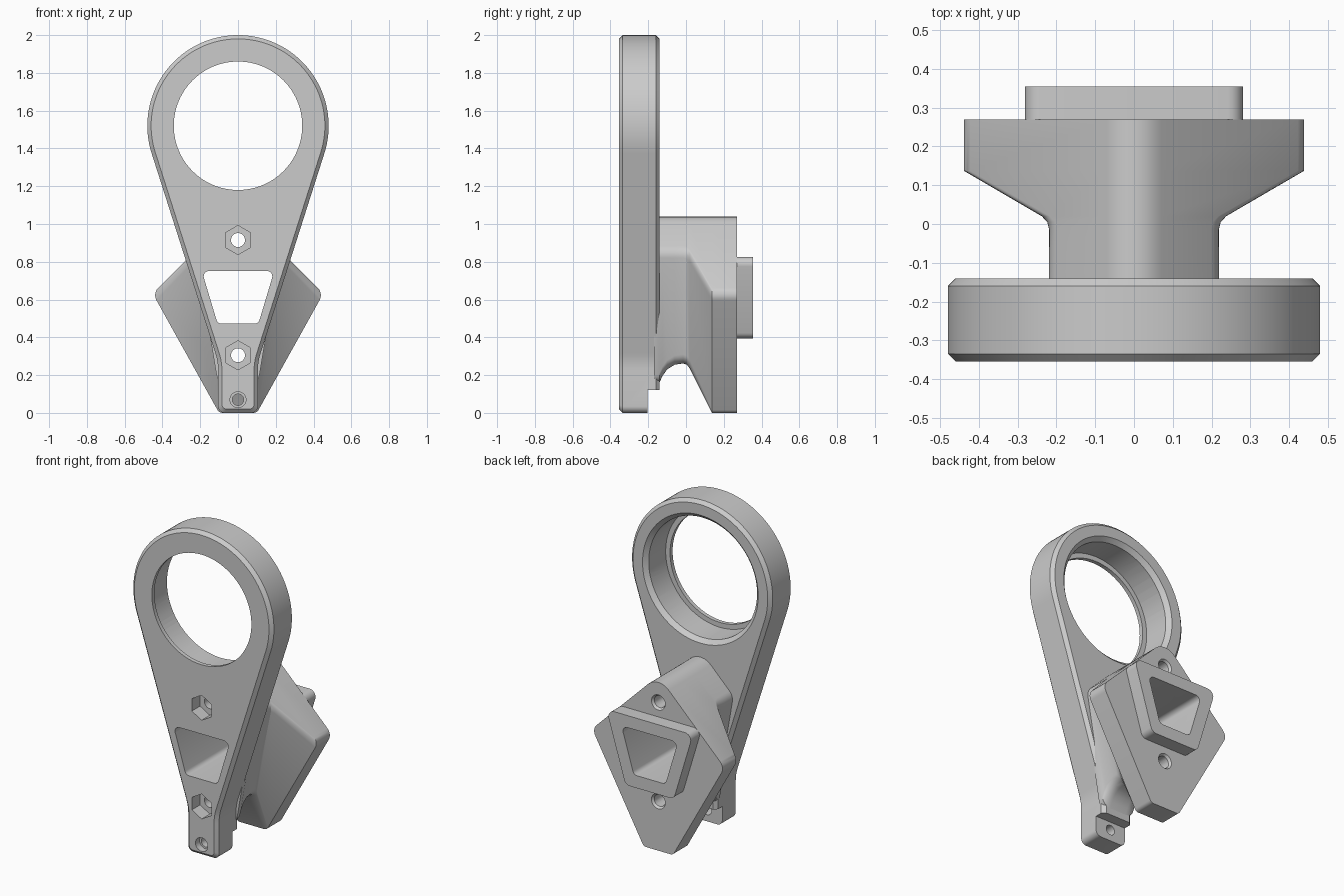
import bpy, bmesh
from math import sin, cos, pi, radians, acos, atan2
from mathutils import Vector

if "Cube" in bpy.data.objects:
    bpy.data.objects.remove(bpy.data.objects["Cube"])

grey = bpy.data.materials.new("plain_grey")
grey.use_nodes = True
colour = (0.6, 0.6, 0.6, 1)
grey.diffuse_color = colour
grey.node_tree.nodes["Principled BSDF"].inputs["Base Color"].default_value = colour


def circle(r, z, n=32):
    """Ring of (x, z) points with one vertex at the top."""
    return [(r * sin(2 * pi * i / n), z + r * cos(2 * pi * i / n)) for i in range(n)]


def rounded(corners, steps=6):
    """Polygon of (x, z, radius) corners; each with a radius becomes an arc."""
    ring = []
    for i, (x, z, r) in enumerate(corners):
        if r == 0:
            ring.append((x, z))
            continue
        p = Vector((x, z))
        a = (Vector(corners[i - 1][:2]) - p).normalized()
        b = (Vector(corners[(i + 1) % len(corners)][:2]) - p).normalized()
        half = acos(max(-1, min(1, a.dot(b)))) / 2
        mid = p + (a + b).normalized() * (r / sin(half))
        reach = r * cos(half) / sin(half)
        u, v = p + a * reach - mid, p + b * reach - mid
        start = atan2(u.y, u.x)
        turn = (atan2(v.y, v.x) - start + pi) % (2 * pi) - pi
        for k in range(steps + 1):
            t = start + turn * k / steps
            ring.append((mid.x + r * cos(t), mid.y + r * sin(t)))
    return ring


def loft(name, sections):
    """Closed solid through rings placed along y: [(y, ring), ...]."""
    bm = bmesh.new()
    rings = [[bm.verts.new((x, y, z)) for x, z in ring] for y, ring in sections]
    n = len(rings[0])
    for a, b in zip(rings, rings[1:]):
        for i in range(n):
            j = (i + 1) % n
            bm.faces.new((a[i], a[j], b[j], b[i]))
    bm.faces.new(rings[0])
    bm.faces.new(rings[-1])
    bmesh.ops.recalc_face_normals(bm, faces=bm.faces)
    mesh = bpy.data.meshes.new(name)
    bm.to_mesh(mesh)
    bm.free()
    mesh.materials.append(grey)
    obj = bpy.data.objects.new(name, mesh)
    bpy.context.collection.objects.link(obj)
    return obj


def prism(name, ring, y0, y1):
    return loft(name, [(y0, ring), (y1, ring)])


def apply_all(obj):
    bpy.ops.object.select_all(action='DESELECT')
    obj.select_set(True)
    bpy.context.view_layer.objects.active = obj
    for mod in list(obj.modifiers):
        bpy.ops.object.modifier_apply(modifier=mod.name)


def cut(obj, cutters):
    for cutter in cutters:
        cutter.hide_render = True
        mod = obj.modifiers.new("cut", 'BOOLEAN')
        mod.operation = 'DIFFERENCE'
        mod.solver = 'EXACT'
        mod.object = cutter
    apply_all(obj)


FRONT, BACK = -0.355, -0.14
RING_Z, RING_R = 1.52, 0.48


# Front plate: teardrop running down into a narrow tab, with chamfered rims
def teardrop(inset):
    tilt = radians(17.7)
    r, x = RING_R - inset, 0.105 - inset
    arc = [-tilt + (pi + 2 * tilt) * k / 72 for k in range(73)]
    return rounded([(r * cos(t), RING_Z + r * sin(t), 0) for t in arc]
                   + [(-x, 0.27, 0.3), (-x, inset, 0.035 - inset / 2),
                      (x, inset, 0.035 - inset / 2), (x, 0.27, 0.3)])


RIM = 0.02
plate = loft("front_plate", [(FRONT, teardrop(RIM)), (FRONT + RIM, teardrop(0)),
                             (BACK - RIM, teardrop(0)), (BACK, teardrop(RIM))])


# Body: diamond neck flaring out to a kite-shaped flange
def kite(w, corner_r, b, z0, base_r):
    peak = 1.08
    side_z = peak - w * 0.99
    return rounded([(0, peak, 0.1), (w, side_z, corner_r), (b, z0, base_r),
                    (-b, z0, base_r), (-w, side_z, corner_r)])


flange = kite(0.452, 0.055, 0.1, 0, 0.03)
neck = [(-0.17, 0.225, 0.15), (-0.14, 0.225, 0.16), (-0.125, 0.225, 0.195),
        (-0.1, 0.225, 0.23), (-0.06, 0.225, 0.255), (-0.015, 0.225, 0.262),
        (0.005, 0.23, 0.255), (0.02, 0.245, 0.235)]
body = loft("rear_body", [(y, kite(w, 0.07, 0.105, z, 0.06)) for y, w, z in neck]
            + [(0.137, flange), (0.27, flange)])

# Rear boss around the window
boss = prism("rear_boss", rounded([(-0.295, 0.826, 0.04), (0.295, 0.826, 0.04),
                                   (0.165, 0.395, 0.04), (-0.165, 0.395, 0.04)]), 0.27, 0.355)

# Cutters shared by the parts
window = prism("window_cutter", rounded([(-0.192, 0.752, 0.03), (0.192, 0.752, 0.03),
                                         (0.108, 0.472, 0.03), (-0.108, 0.472, 0.03)]), -0.5, 0.5)
bolts, pockets, sinks = [], [], []
for z in (0.915, 0.305):
    bolts.append(prism("bolt_cutter", circle(0.037, z), -0.5, 0.5))
    pockets.append(prism("nut_cutter", circle(0.077, z, 6), -0.5, FRONT + 0.08))
    sinks.append(loft("sink_cutter", [(0.255, circle(0.036, z)), (0.285, circle(0.058, z))]))

# Stepped bore, tab screw hole and tab step belong to the plate
bore = [prism("lip_cutter", circle(0.34, RING_Z, 96), -0.5, 0.1),
        prism("bore_cutter", circle(0.37, RING_Z, 96), FRONT + 0.025, 0.1),
        loft("bore_chamfer_cutter", [(BACK - 0.03, circle(0.365, RING_Z, 96)),
                                     (BACK + 0.01, circle(0.405, RING_Z, 96))])]
screw = [prism("screw_cutter", circle(0.03, 0.07), -0.5, 0.1),
         prism("screw_head_cutter", circle(0.042, 0.07), -0.5, FRONT + 0.04)]
step = prism("step_cutter", [(-1, -1), (1, -1), (1, 0.12), (-1, 0.12)], -0.205, 0.1)

cut(plate, [window] + bolts + pockets + bore + screw + [step])
cut(body, [window] + bolts + sinks)
cut(boss, [window])

for cutter in [window, step] + bolts + pockets + sinks + bore + screw:
    bpy.data.objects.remove(cutter)

# Smooth curved walls, keep edges crisp
for part in (plate, body, boss):
    apply_all(part)
    bpy.ops.object.shade_smooth_by_angle(angle=radians(25))
